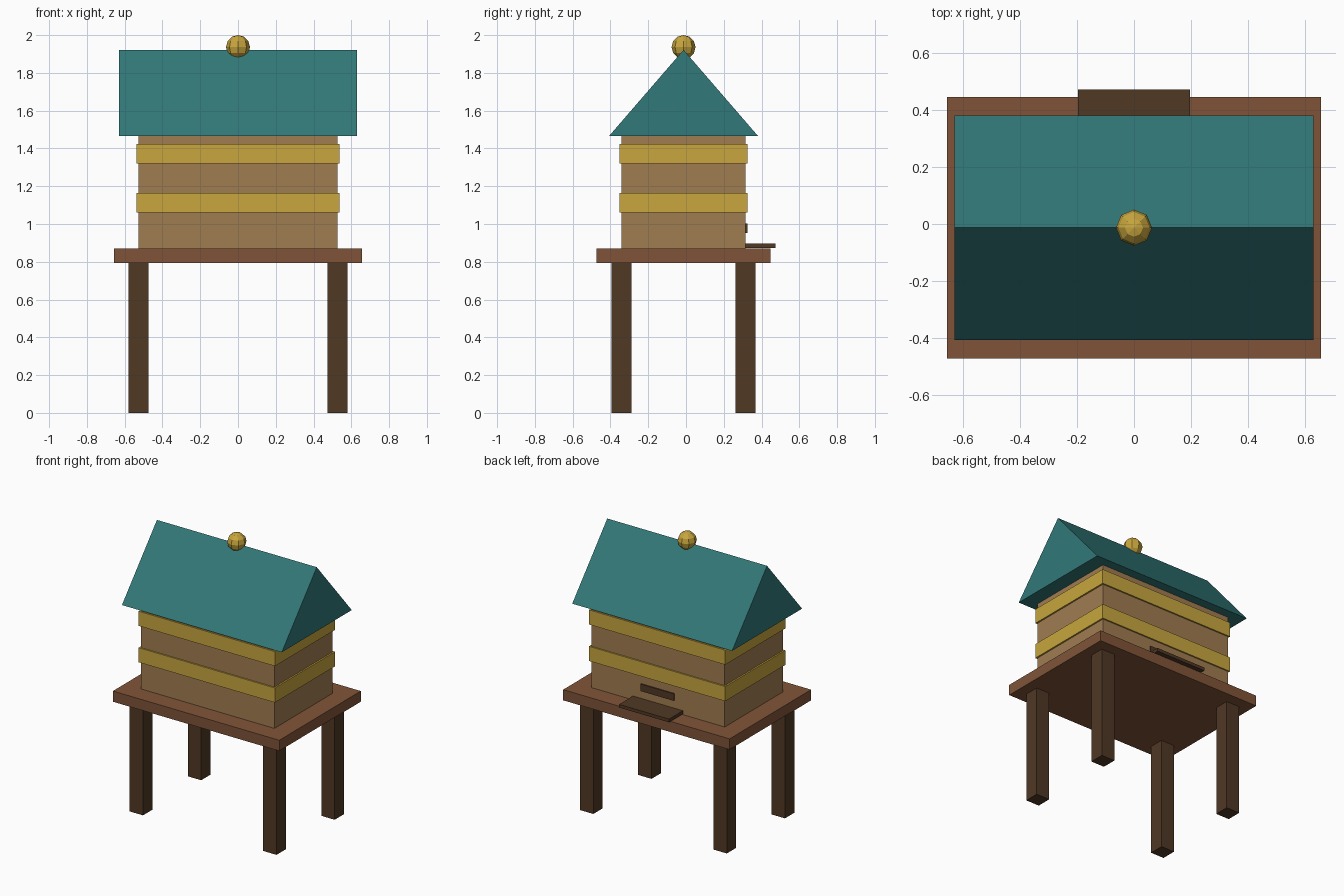
import bpy
import bmesh

cube = bpy.data.objects.get("Cube")
if cube:
    bpy.data.objects.remove(cube, do_unlink=True)


def material(name, rgb):
    """Flat material from 0-255 display values, stored as linear."""
    lin = [((c / 255 + 0.055) / 1.055) ** 2.4 for c in rgb] + [1.0]
    m = bpy.data.materials.new(name)
    m.use_nodes = True
    m.diffuse_color = lin
    bsdf = m.node_tree.nodes["Principled BSDF"]
    bsdf.inputs["Base Color"].default_value = lin
    bsdf.inputs["Roughness"].default_value = 0.8
    return m


honey_wood = material("honey wood", (160, 124, 80))
gold = material("gold", (200, 166, 62))
red_wood = material("red brown wood", (128, 84, 56))
dark_wood = material("dark wood", (80, 56, 36))
teal = material("teal", (50, 120, 120))


def finish(bm, name, mat):
    bmesh.ops.recalc_face_normals(bm, faces=bm.faces)
    mesh = bpy.data.meshes.new(name)
    bm.to_mesh(mesh)
    bm.free()
    mesh.materials.append(mat)
    obj = bpy.data.objects.new(name, mesh)
    bpy.context.collection.objects.link(obj)
    return obj


def box(name, mat, x, y, z):
    """Box spanning the given (low, high) range on each axis."""
    bm = bmesh.new()
    bmesh.ops.create_cube(bm, size=1)
    for v in bm.verts:
        v.co = [r[0] if c < 0 else r[1] for c, r in zip(v.co, (x, y, z))]
    return finish(bm, name, mat)


MID = -0.013  # centre line of the hive in y

# Stand: four square legs and a table top
for side, sx in (("left", 1), ("right", -1)):
    for end, sy in (("front", -1), ("back", 1)):
        cx, cy = sx * 0.527, MID + sy * 0.328
        box(f"{end}_{side}_leg", dark_wood, (cx - 0.0525, cx + 0.0525),
            (cy - 0.0525, cy + 0.0525), (0, 0.795))
box("table_top", red_wood, (-0.657, 0.657), (MID - 0.46, MID + 0.46), (0.793, 0.869))

# Hive body with two raised bands
box("hive_body", honey_wood, (-0.527, 0.527), (MID - 0.329, MID + 0.329), (0.869, 1.467))
for name, low in (("lower_band", 1.06), ("upper_band", 1.32)):
    box(name, gold, (-0.538, 0.538), (MID - 0.339, MID + 0.339), (low, low + 0.104))

# Entrance slot and landing board at the back
box("entrance_slot", dark_wood, (-0.132, 0.132), (0.30, 0.325), (0.953, 1.003))
box("landing_board", dark_wood, (-0.197, 0.197), (0.30, 0.473), (0.874, 0.897))

# Gable roof: extruded triangle
bm = bmesh.new()
profile = [(-0.395, 1.465), (0.395, 1.465), (0, 1.922)]
tri = bm.faces.new([bm.verts.new((-0.631, MID + y, z)) for y, z in profile])
ext = bmesh.ops.extrude_face_region(bm, geom=[tri])
bmesh.ops.translate(bm, vec=(1.262, 0, 0),
                    verts=[g for g in ext["geom"] if isinstance(g, bmesh.types.BMVert)])
finish(bm, "gable_roof", teal)

# Ball finial on the ridge
bm = bmesh.new()
bmesh.ops.create_uvsphere(bm, u_segments=8, v_segments=6, radius=0.0635)
bmesh.ops.translate(bm, vec=(0, MID, 1.9365), verts=bm.verts)
finish(bm, "ball_finial", gold)
